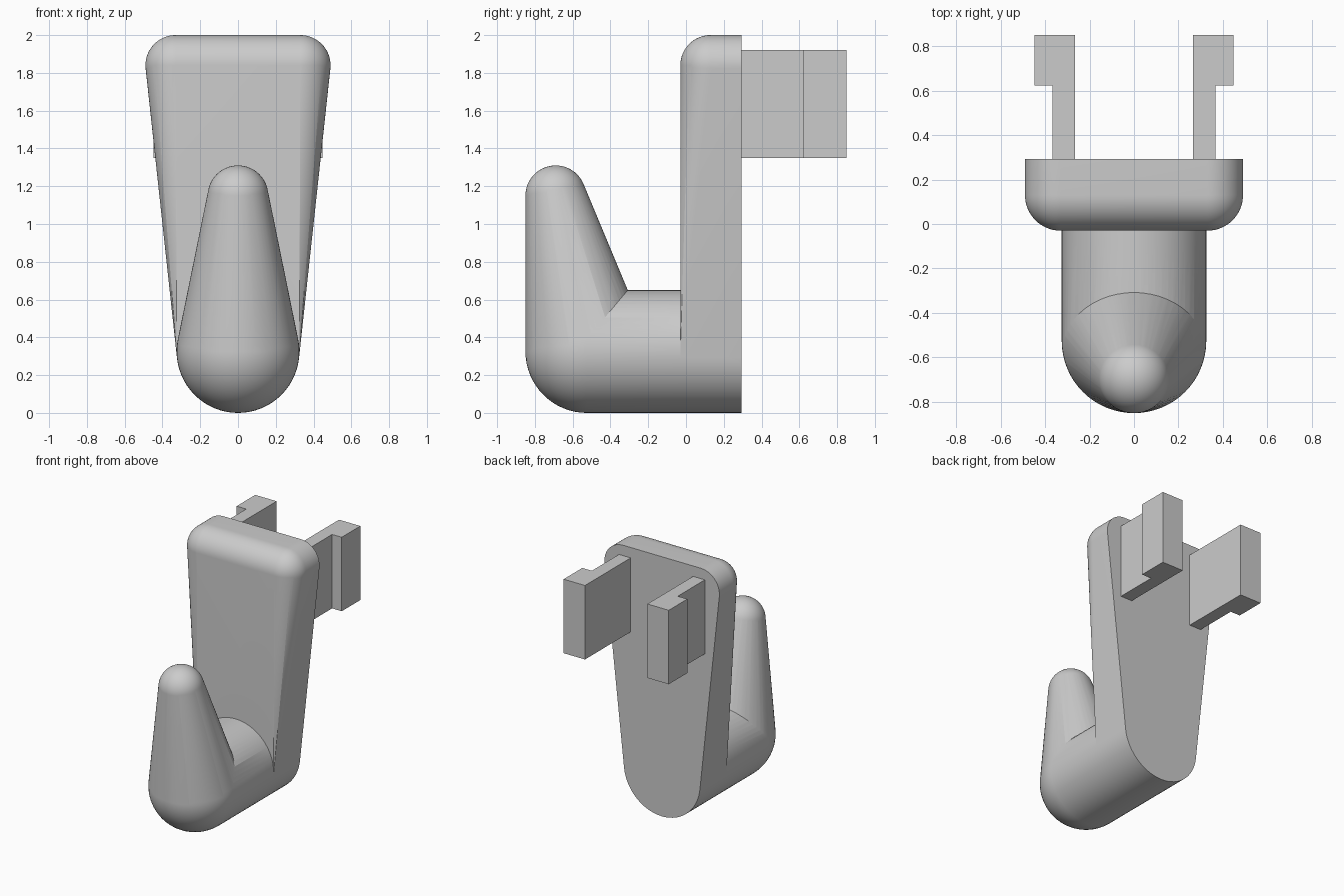
import bpy, bmesh, math
from mathutils import Vector

if "Cube" in bpy.data.objects:
    bpy.data.objects.remove(bpy.data.objects["Cube"])

SEG = 64
BACK, FRONT = 0.293, -0.03     # back plate faces
R, r = 0.325, 0.16             # large (base) and small (tip / corner) radii


def ring(x, y, z, rad):
    """Circle in the xz plane."""
    return [Vector((x + rad * math.cos(2 * math.pi * i / SEG), y,
                    z + rad * math.sin(2 * math.pi * i / SEG))) for i in range(SEG)]


def ball(x, y, z, rad):
    """Sphere points, with poles on the y axis."""
    pts = [Vector((x, y - rad, z)), Vector((x, y + rad, z))]
    n = SEG // 2
    for k in range(1, n):
        a = math.pi * k / n
        pts += ring(x, y - rad * math.cos(a), z, rad * math.sin(a))
    return pts


def make_object(name, bm):
    bmesh.ops.recalc_face_normals(bm, faces=bm.faces[:])
    me = bpy.data.meshes.new(name)
    bm.to_mesh(me)
    bm.free()
    ob = bpy.data.objects.new(name, me)
    bpy.context.collection.objects.link(ob)
    return ob


def hull(name, pts):
    """Convex solid wrapped around the given points."""
    bm = bmesh.new()
    for p in pts:
        bm.verts.new(p)
    res = bmesh.ops.convex_hull(bm, input=bm.verts[:])
    junk = {g for g in res["geom_interior"] + res["geom_unused"]
            if isinstance(g, bmesh.types.BMVert)}
    bmesh.ops.delete(bm, geom=list(junk), context='VERTS')
    bmesh.ops.dissolve_limit(bm, angle_limit=0.002, verts=bm.verts[:], edges=bm.edges[:])
    return make_object(name, bm)


# back plate: rounded top corners blending to a sharp round bottom
plate_pts = ring(0, FRONT, R, R) + ring(0, BACK, R, R)
for x in (-0.33, 0.33):
    plate_pts += ball(x, FRONT + r, 2 - r, r) + ring(x, BACK, 2 - r, r)
body = hull("hook_body", plate_pts)

# horizontal arm with round nose, and tapered upright peg
elbow = ball(0, -0.85 + R, R, R)
arm = hull("arm", elbow + ring(0, BACK, R, R))
peg = hull("peg", elbow + ball(0, -0.85 + r, 1.31 - r, r))

# fuse the parts into one body
bpy.context.view_layer.objects.active = body
for part in (arm, peg):
    mod = body.modifiers.new("union", 'BOOLEAN')
    mod.operation, mod.solver, mod.object = 'UNION', 'EXACT', part
    bpy.ops.object.modifier_apply(modifier=mod.name)
    bpy.data.objects.remove(part)

bpy.ops.object.select_all(action='DESELECT')
body.select_set(True)
bpy.ops.object.shade_smooth_by_angle(angle=math.radians(25))

# L-shaped snap clips on the back
profile = [(0.266, BACK), (0.366, BACK), (0.366, 0.623),
           (0.448, 0.623), (0.448, 0.85), (0.266, 0.85)]
for side, name in ((-1, "left_clip"), (1, "right_clip")):
    bm = bmesh.new()
    face = bm.faces.new([bm.verts.new((side * x, y, 1.35)) for x, y in profile])
    top = bmesh.ops.extrude_face_region(bm, geom=[face])["geom"]
    bmesh.ops.translate(bm, vec=(0, 0, 0.57),
                        verts=[v for v in top if isinstance(v, bmesh.types.BMVert)])
    make_object(name, bm)
